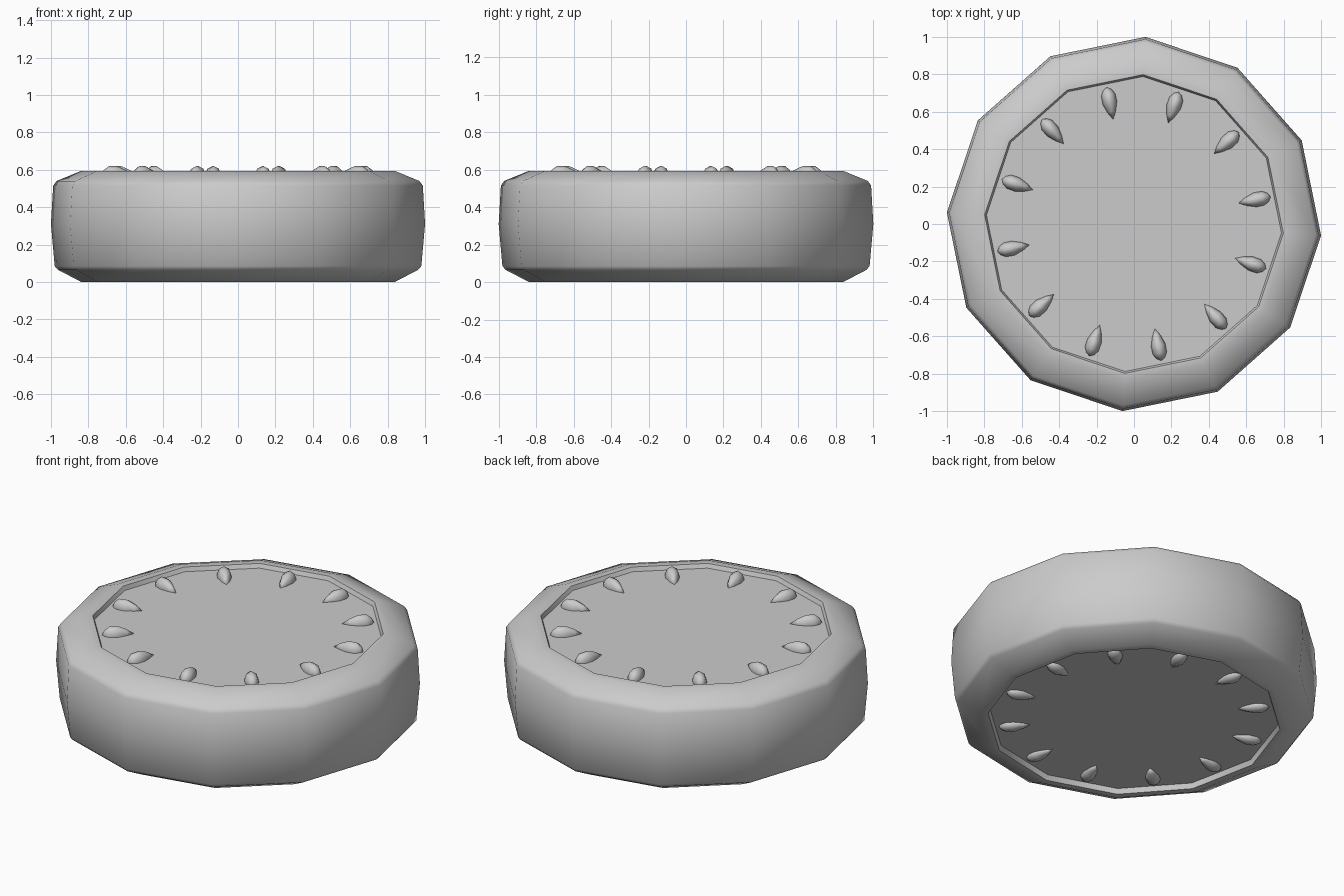
import bpy, bmesh, math
from mathutils import Matrix, Vector

cube = bpy.data.objects.get("Cube")
if cube:
    bpy.data.objects.remove(cube, do_unlink=True)

grey = bpy.data.materials.new("light_grey")
grey.use_nodes = True
grey.diffuse_color = (0.6, 0.6, 0.6, 1)
grey.node_tree.nodes["Principled BSDF"].inputs["Base Color"].default_value = (0.6, 0.6, 0.6, 1)


def lathe(name, profile, sides, start, sharp):
    """Spin a (radius, height) profile around z; zero radii become poles."""
    bm = bmesh.new()
    rings = []
    for r, z in profile:
        count = sides if r > 0 else 1
        angles = [start + 2 * math.pi * i / sides for i in range(count)]
        rings.append([bm.verts.new((r * math.cos(a), r * math.sin(a), z)) for a in angles])
    for low, high in zip(rings, rings[1:]):
        for i in range(sides):
            j = (i + 1) % sides
            corners = [low[i % len(low)], low[j % len(low)],
                       high[j % len(high)], high[i % len(high)]]
            bm.faces.new(list(dict.fromkeys(corners)))
    bmesh.ops.recalc_face_normals(bm, faces=bm.faces)
    mesh = bpy.data.meshes.new(name)
    bm.to_mesh(mesh)
    bm.free()
    mesh.materials.append(grey)
    obj = bpy.data.objects.new(name, mesh)
    bpy.context.collection.objects.link(obj)
    bpy.ops.object.select_all(action="DESELECT")
    obj.select_set(True)
    bpy.context.view_layer.objects.active = obj
    bpy.ops.object.shade_smooth_by_angle(angle=math.radians(sharp))
    return obj


# Twelve-sided tyre with recessed discs on both faces
BOTTOM, TOP = 0.03, 0.57
tyre = [(0, BOTTOM), (0.79, BOTTOM), (0.8, 0), (0.84, 0), (0.965, 0.065),
        (0.982, 0.085), (1.002, 0.31), (0.99, 0.515), (0.972, 0.54),
        (0.84, 0.594), (0.8, 0.594), (0.79, TOP), (0, TOP)]
lathe("tyre", tyre, 12, math.radians(-3.5), 65)

# Teardrop studs around each disc, pointed towards the centre
stud = [(0, -0.09), (0.022, -0.05), (0.039, 0), (0.038, 0.045), (0.022, 0.072), (0, 0.085)]
for side, height, rise in (("top", TOP, 0.05), ("bottom", BOTTOM, 0.03)):
    for i in range(12):
        obj = lathe(f"{side}_stud_{i + 1}", stud, 8, 0, 60)
        turn = Matrix.Rotation(math.radians(11.3 + 30 * i), 4, "Z")
        place = Matrix.Translation(Vector((0.66, 0, height)))
        squash = Matrix.Diagonal((1, 1, rise / 0.039, 1))
        obj.matrix_world = turn @ place @ squash @ Matrix.Rotation(math.pi / 2, 4, "Y")
